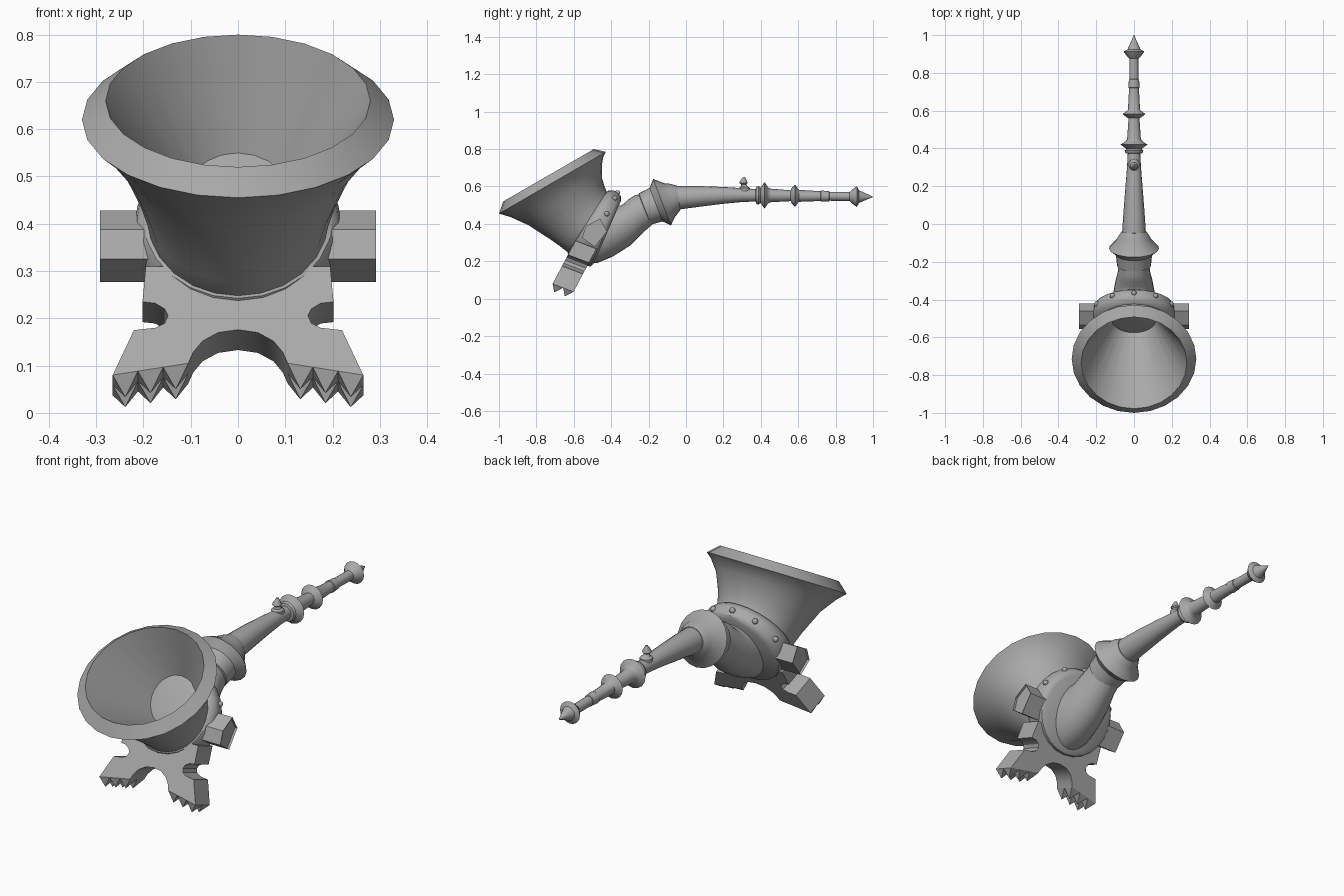
import bpy, bmesh, math
from mathutils import Vector

if "Cube" in bpy.data.objects:
    bpy.data.objects.remove(bpy.data.objects["Cube"])

metal = bpy.data.materials.new("grey_metal")
metal.diffuse_color = (0.4, 0.4, 0.4, 1)
metal.use_nodes = True
metal.node_tree.nodes["Principled BSDF"].inputs["Base Color"].default_value = metal.diffuse_color


def finish(bm, name, angle=35):
    bmesh.ops.recalc_face_normals(bm, faces=bm.faces[:])
    me = bpy.data.meshes.new(name)
    bm.to_mesh(me)
    bm.free()
    ob = bpy.data.objects.new(name, me)
    bpy.context.collection.objects.link(ob)
    me.materials.append(metal)
    if angle:
        bpy.ops.object.select_all(action='DESELECT')
        ob.select_set(True)
        bpy.context.view_layer.objects.active = ob
        bpy.ops.object.shade_smooth_by_angle(angle=math.radians(angle))
    return ob


def loft(name, rings, n=24, angle=35):
    """Rings are (y, z, tilt in degrees, half width, half height)."""
    bm = bmesh.new()
    loops = []
    for y, z, tilt, rx, rv in rings:
        a = math.radians(tilt)
        loop = []
        for i in range(n):
            t = 2 * math.pi * i / n
            v = rv * math.sin(t)
            loop.append(bm.verts.new((rx * math.cos(t), y + v * math.cos(a), z + v * math.sin(a))))
        loops.append(loop)
    for p, q in zip(loops, loops[1:]):
        for i in range(n):
            j = (i + 1) % n
            bm.faces.new((p[i], p[j], q[j], q[i]))
    bm.faces.new(loops[0])
    bm.faces.new(loops[-1])
    return finish(bm, name, angle)


def prism(bm, points, offset):
    a = [bm.verts.new(p) for p in points]
    b = [bm.verts.new(Vector(p) + Vector(offset)) for p in points]
    end = bm.faces.new(b)
    bm.faces.new(a)
    for i in range(len(a)):
        j = (i + 1) % len(a)
        bm.faces.new((a[i], a[j], b[j], b[i]))
    return end


# Flared bell: outside, chamfered lip, straight inner cone and floor
loft("bell", [
    (-.50, .39, 57, .185, .185), (-.524, .404, 57, .19, .19),
    (-.552, .438, 54, .198, .199), (-.585, .478, 50, .213, .213),
    (-.647, .553, 39, .253, .253), (-.69, .598, 33, .298, .296),
    (-.714, .62, 30, .33, .33), (-.735, .66, 30, .28, .28),
    (-.495, .415, 50, .1, .1)])

# Wedge-shaped collar around the throat
loft("collar", [
    (-.53, .415, 57, .18, .18), (-.524, .41, 57, .20, .20),
    (-.505, .40, 58, .215, .212), (-.485, .39, 60, .22, .215),
    (-.445, .367, 65, .214, .21), (-.43, .36, 66.5, .205, .205),
    (-.42, .357, 66.5, .185, .185)])

# Rivets over the top of the collar
bm = bmesh.new()
ca, sa = math.cos(math.radians(63)), math.sin(math.radians(63))
for deg in (-66, -32, 0, 32, 66):
    t = math.radians(deg)
    v = .212 * math.cos(t)
    r = bmesh.ops.create_icosphere(bm, subdivisions=2, radius=.014)
    bmesh.ops.translate(bm, verts=r["verts"],
                        vec=(.216 * math.sin(t), -.462 + v * ca, .377 + v * sa))
finish(bm, "rivets", 60)

# Curved elbow from collar to cuff
loft("elbow", [
    (-.45, .345, 66, .12, .17), (-.41, .345, 68, .118, .165),
    (-.36, .368, 78, .109, .145), (-.30, .41, 92, .098, .124),
    (-.25, .455, 105, .085, .10), (-.20, .485, 111, .08, .085)])

# Cuff with a sharp flange
loft("cuff", [
    (-.225, .478, 111, .075, .075), (-.22, .48, 111, .09, .09),
    (-.16, .503, 111, .096, .096), (-.128, .516, 111, .133, .133),
    (-.085, .528, 107, .092, .092), (-.07, .532, 104, .086, .086),
    (-.04, .539, 98, .066, .066)], 20)

# Tapering pipe with turned rings and a pointed end
profile = [(-.06, .064), (0, .06), (.1, .053), (.2, .045), (.3, .037), (.372, .033),
           (.375, .045), (.388, .05), (.397, .04), (.405, .05), (.42, .071),
           (.434, .05), (.442, .04), (.455, .036), (.56, .029), (.565, .04),
           (.583, .06), (.6, .036), (.605, .032), (.72, .026), (.722, .03),
           (.765, .027), (.767, .024), (.875, .024), (.885, .035), (.913, .055),
           (.925, .034), (1.0, .001)]


def axis_z(y):
    return .538 + .016 * math.sin(min(1, (y + .06) / .36) * math.pi / 2) - max(0, y - .3) * .013


loft("pipe", [(y, axis_z(y), 90, r, r) for y, r in profile], 16)

# Small turned knob on top of the pipe
loft("knob", [(.315, .575, 0, .03, .03), (.313, .592, 0, .03, .03),
              (.311, .600, 0, .018, .018), (.309, .612, 0, .014, .014),
              (.307, .618, 0, .022, .022), (.307, .626, 0, .02, .02),
              (.310, .65, 0, .006, .006)], 12)

# Five-sided side lugs
section = [(-.556, .325), (-.535, .388), (-.46, .428), (-.422, .36), (-.487, .277)]
for s, name in ((1, "right_lug"), (-1, "left_lug")):
    bm = bmesh.new()
    end = prism(bm, [(s * .15, y, z) for y, z in section], (s * .142, 0, 0))
    bmesh.ops.inset_region(bm, faces=[end], thickness=.014, depth=0)
    bmesh.ops.translate(bm, verts=end.verts[:], vec=(-s * .012, 0, 0))
    finish(bm, name, 0)

# Slanted base plate with round notches, arch and two legs
half = [(.195, .31), (.202, .235), (.175, .232), (.155, .22), (.148, .206), (.155, .19),
        (.175, .18), (.22, .175), (.265, .08), (.105, .105), (.095, .128),
        (.075, .152), (.042, .17), (0, .176)]
outline = half + [(-x, z) for x, z in reversed(half[:-1])]


def front(x, z):
    return Vector((x, -.642 + (z - .214) * .53, z))


depth = Vector((0, .112, -.043))
bm = bmesh.new()
prism(bm, [front(x, z) for x, z in outline], depth)
finish(bm, "base_plate", 30)

# Pointed toes under each leg
down = Vector((0, -.47, -.883)) * .045
for s, name in ((1, "right_toes"), (-1, "left_toes")):
    bm = bmesh.new()
    a, b = front(s * .265, .08), front(s * .105, .105)
    for i in range(3):
        for j in range(2):
            quad = [a.lerp(b, (i + p) / 3) + depth * (j + q) / 2
                    for p, q in ((0, 0), (1, 0), (1, 1), (0, 1))]
            tip = bm.verts.new(sum(quad, Vector()) / 4 + down)
            vs = [bm.verts.new(p) for p in quad]
            bm.faces.new(vs)
            for k in range(4):
                bm.faces.new((vs[k], vs[(k + 1) % 4], tip))
    finish(bm, name, 0)
